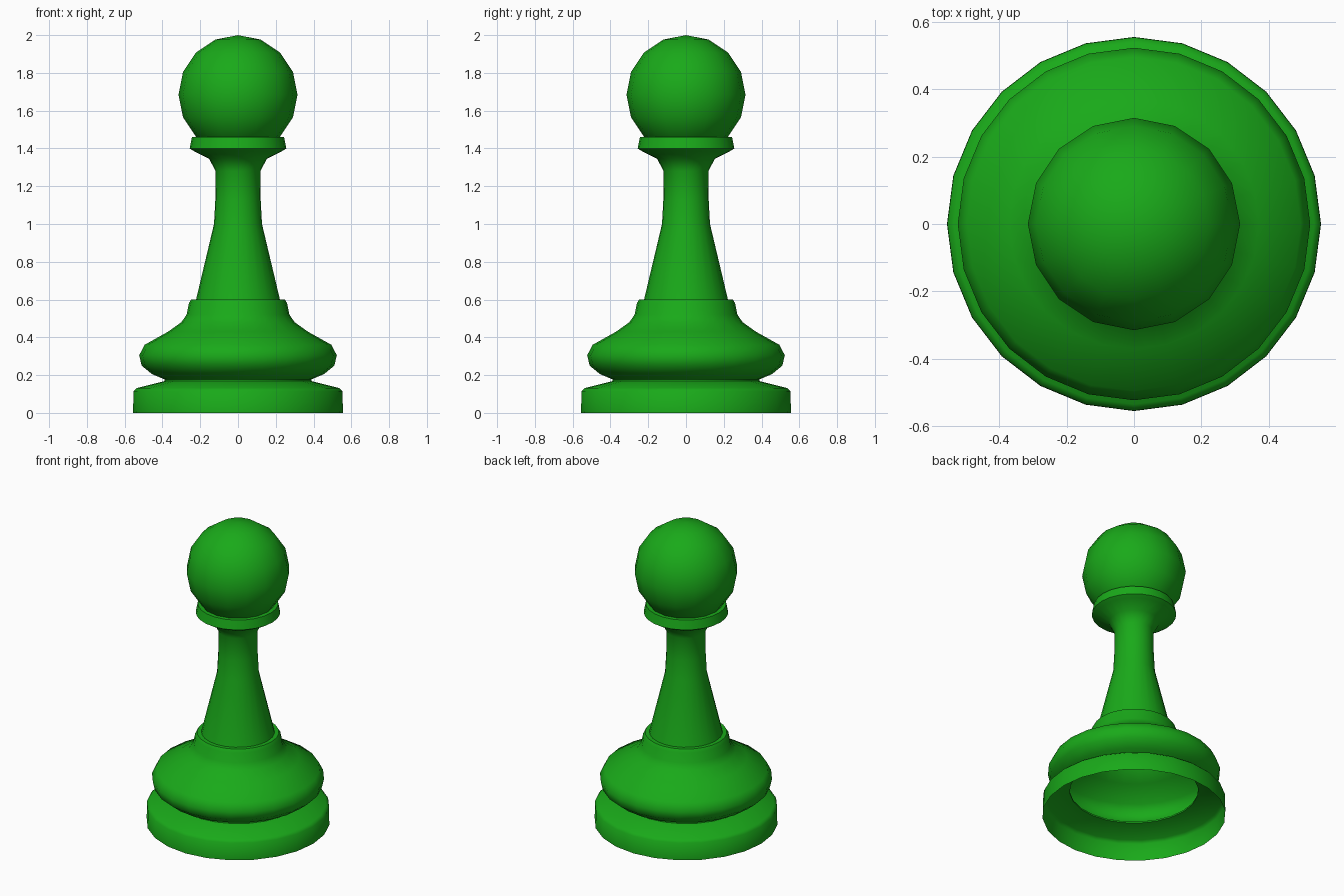
import bpy, bmesh, math

if "Cube" in bpy.data.objects:
    bpy.data.objects.remove(bpy.data.objects["Cube"])

green = bpy.data.materials.new("green")
green.diffuse_color = (0.01, 0.40, 0.01, 1)
green.use_nodes = True
green.node_tree.nodes["Principled BSDF"].inputs["Base Color"].default_value = green.diffuse_color


def finish(bm, name):
    """Turn a bmesh into a smooth-shaded green object."""
    mesh = bpy.data.meshes.new(name)
    bm.to_mesh(mesh)
    bm.free()
    mesh.materials.append(green)
    obj = bpy.data.objects.new(name, mesh)
    bpy.context.collection.objects.link(obj)
    bpy.ops.object.select_all(action='DESELECT')
    obj.select_set(True)
    bpy.context.view_layer.objects.active = obj
    bpy.ops.object.shade_smooth_by_angle(angle=math.radians(50))
    return obj


def lathe(name, profile, sides):
    """Revolve a (radius, height) profile, listed bottom to top, about z."""
    bm = bmesh.new()
    rings = []
    for r, z in profile:
        rings.append([bm.verts.new((r * math.cos(math.tau * i / sides),
                                    r * math.sin(math.tau * i / sides), z))
                      for i in range(sides)])
    for low, high in zip(rings, rings[1:]):
        for i in range(sides):
            j = (i + 1) % sides
            bm.faces.new((low[i], low[j], high[j], high[i]))
    return finish(bm, name)


# Hollow turned body, open underneath: foot, bulge, stem and collar
lathe("body", [
    (0.555, 0.0), (0.554, 0.115), (0.535, 0.132), (0.39, 0.168),
    (0.39, 0.178), (0.455, 0.205), (0.51, 0.25), (0.523, 0.305),
    (0.495, 0.36), (0.37, 0.43), (0.30, 0.48), (0.272, 0.52),
    (0.26, 0.58), (0.248, 0.60), (0.222, 0.60),
    (0.127, 1.0), (0.12, 1.13), (0.118, 1.28), (0.153, 1.345),
    (0.232, 1.385), (0.256, 1.40), (0.244, 1.46), (0.20, 1.46)], 24)

# Ball head
bm = bmesh.new()
bmesh.ops.create_uvsphere(bm, u_segments=16, v_segments=8, radius=0.315)
bmesh.ops.translate(bm, verts=bm.verts, vec=(0, 0, 1.685))
finish(bm, "head")
